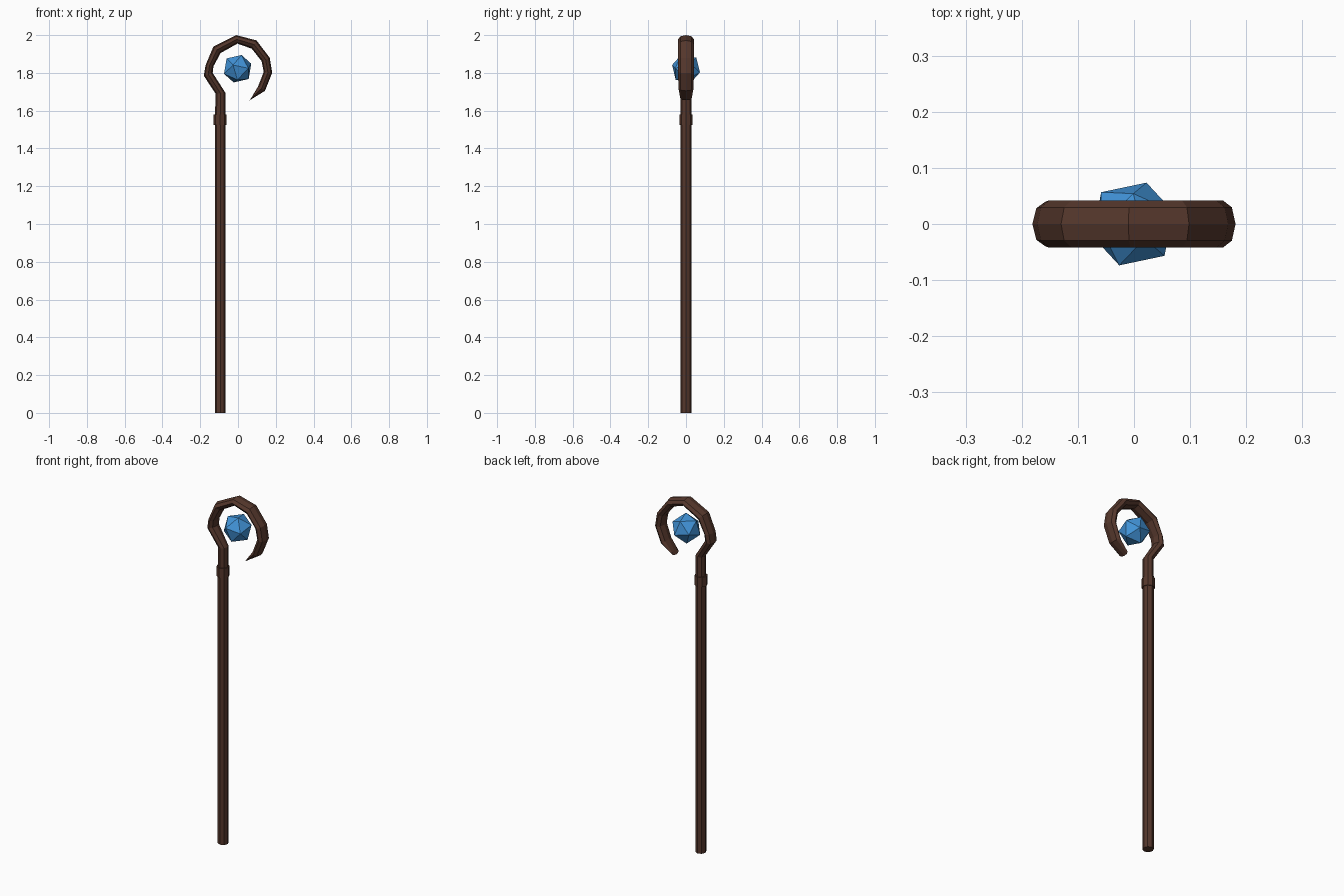
import bpy, bmesh, math
from mathutils import Vector, Matrix

if "Cube" in bpy.data.objects:
    bpy.data.objects.remove(bpy.data.objects["Cube"])

SIDES = 8

def material(name, rgb):
    m = bpy.data.materials.new(name)
    m.diffuse_color = (*rgb, 1)
    m.use_nodes = True
    m.node_tree.nodes["Principled BSDF"].inputs["Base Color"].default_value = m.diffuse_color
    return m

wood = material("wood", (0.09, 0.038, 0.025))
blue = material("blue_crystal", (0.055, 0.30, 0.70))

def finish(bm, name, mat):
    bmesh.ops.recalc_face_normals(bm, faces=bm.faces)
    me = bpy.data.meshes.new(name)
    bm.to_mesh(me)
    bm.free()
    me.materials.append(mat)
    ob = bpy.data.objects.new(name, me)
    bpy.context.collection.objects.link(ob)
    return ob

def loft(name, stations, mat):
    """Each station: outer x, z, inner x, z, half depth in y."""
    bm = bmesh.new()
    rings = []
    for ox, oz, ix, iz, ry in stations:
        o, i = Vector((ox, 0, oz)), Vector((ix, 0, iz))
        c, u = (o + i) / 2, (o - i) / 2
        ring = []
        for k in range(SIDES):
            a = 2 * math.pi * k / SIDES
            ring.append(bm.verts.new(c + u * math.cos(a) + Vector((0, ry * math.sin(a), 0))))
        rings.append(ring)
    for r, s in zip(rings, rings[1:]):
        for k in range(SIDES):
            n = (k + 1) % SIDES
            bm.faces.new((r[k], r[n], s[n], s[k]))
    bm.faces.new(rings[0])
    bm.faces.new(rings[-1])
    return finish(bm, name, mat)

# Straight shaft
loft("shaft", [(-0.122, 0, -0.065, 0, 0.029),
               (-0.122, 1.55, -0.065, 1.55, 0.029)], wood)

# Collar under the hook
loft("collar", [(-0.129, 1.525, -0.061, 1.525, 0.034),
                (-0.129, 1.58, -0.061, 1.58, 0.034)], wood)

# Neck and curled hook
loft("hook", [
    (-0.122, 1.55, -0.066, 1.55, 0.029),
    (-0.119, 1.69, -0.067, 1.695, 0.029),
    (-0.181, 1.785, -0.134, 1.80, 0.040),
    (-0.172, 1.84, -0.130, 1.835, 0.042),
    (-0.130, 1.94, -0.092, 1.905, 0.042),
    (-0.010, 2.00, -0.003, 1.955, 0.042),
    (0.098, 1.972, 0.073, 1.928, 0.042),
    (0.168, 1.88, 0.125, 1.862, 0.042),
    (0.181, 1.80, 0.136, 1.805, 0.042),
    (0.143, 1.705, 0.107, 1.73, 0.040),
    (0.062, 1.655, 0.075, 1.675, 0.030),
], wood)

# Floating faceted orb
bm = bmesh.new()
bmesh.ops.create_icosphere(bm, subdivisions=1, radius=0.08,
    matrix=Matrix.Translation((-0.002, 0, 1.822))
    @ Matrix.Rotation(math.radians(20), 4, 'X')
    @ Matrix.Rotation(math.radians(15), 4, 'Y')
    @ Matrix.Rotation(math.radians(25), 4, 'Z'))
finish(bm, "orb", blue)
